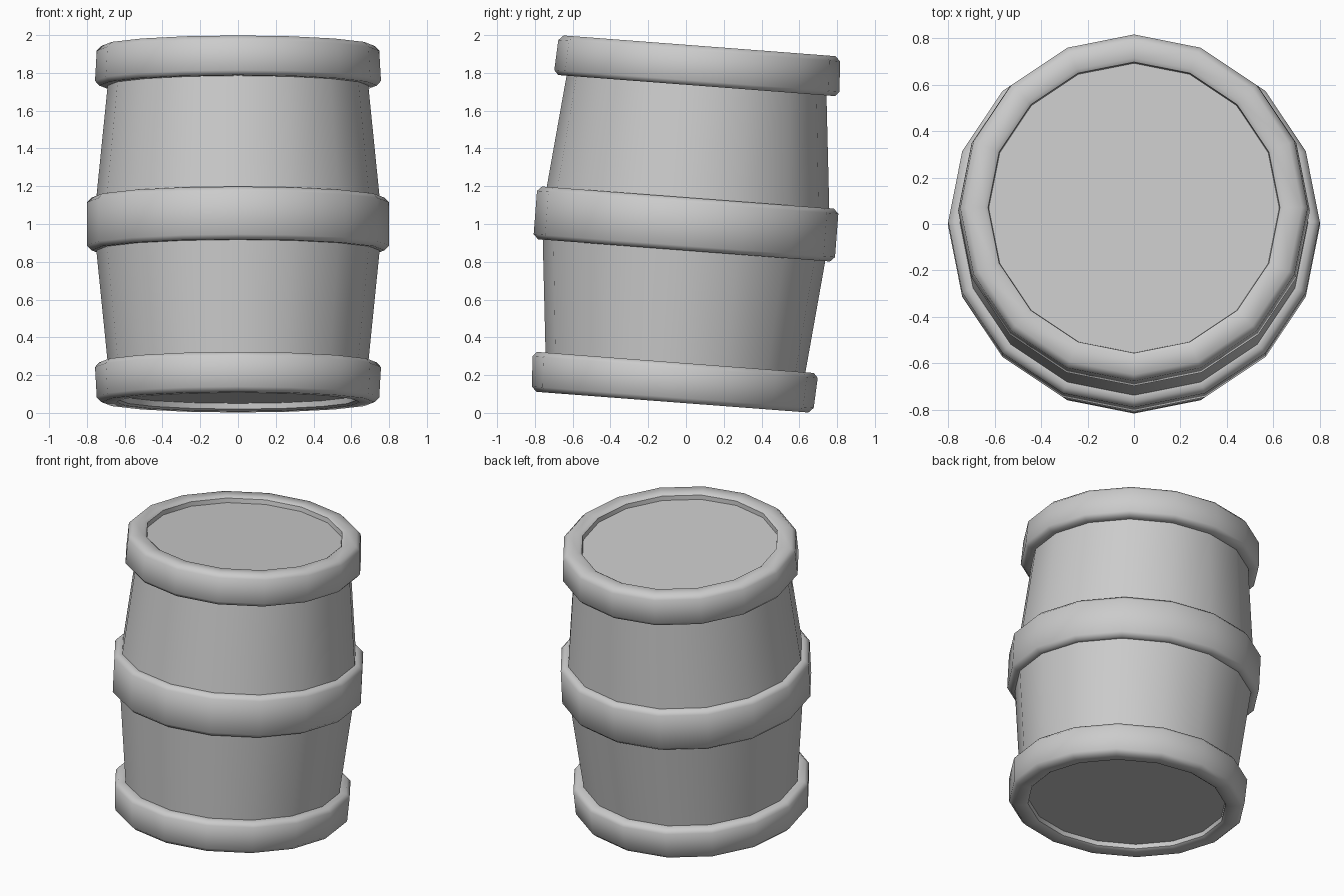
import bpy, bmesh, math

if "Cube" in bpy.data.objects:
    bpy.data.objects.remove(bpy.data.objects["Cube"])

SIDES = 16
TILT = math.radians(-4.35)


def lathe(name, profile, mirror=True):
    """Spin an (r, z) profile around the tilted barrel axis."""
    bm = bmesh.new()
    rings = []
    for r, z in profile:
        if r == 0:
            rings.append([bm.verts.new((0, 0, z))] * SIDES)
        else:
            rings.append([bm.verts.new((r * math.cos(2 * math.pi * i / SIDES),
                                        r * math.sin(2 * math.pi * i / SIDES), z))
                          for i in range(SIDES)])
    for (r0, _), a, b in zip(profile, rings, rings[1:]):
        for i in range(SIDES):
            j = (i + 1) % SIDES
            quad = [a[i], a[j], b[j], b[i]]
            bm.faces.new(list(dict.fromkeys(quad)))
    mesh = bpy.data.meshes.new(name)
    bm.to_mesh(mesh)
    bm.free()
    ob = bpy.data.objects.new(name, mesh)
    bpy.context.collection.objects.link(ob)
    ob.location = (0, 0, 1)
    ob.rotation_euler = (TILT, 0, 0)
    if mirror:
        m = ob.modifiers.new("mirror", 'MIRROR')
        m.use_axis = (False, False, True)
    bpy.ops.object.select_all(action='DESELECT')
    ob.select_set(True)
    bpy.context.view_layer.objects.active = ob
    bpy.ops.object.shade_smooth_by_angle(angle=math.radians(50))
    return ob


# tapered wooden walls between the hoops, mirrored top and bottom
lathe("stave_walls", [(0.75, 0.14), (0.69, 0.735)])

# wide hoop around the belly, softened edges
lathe("middle_hoop", [(0.75, -0.14), (0.775, -0.14), (0.80, -0.115),
                      (0.80, 0.115), (0.775, 0.14), (0.75, 0.14)], mirror=False)

# end hoops: outer band, rolled lip and inner wall
lathe("end_hoops", [(0.69, 0.735), (0.735, 0.735), (0.757, 0.76), (0.748, 0.92),
                    (0.722, 0.946), (0.645, 0.946), (0.628, 0.935), (0.625, 0.905)])

# recessed lids
lathe("lids", [(0.625, 0.905), (0, 0.905)])
